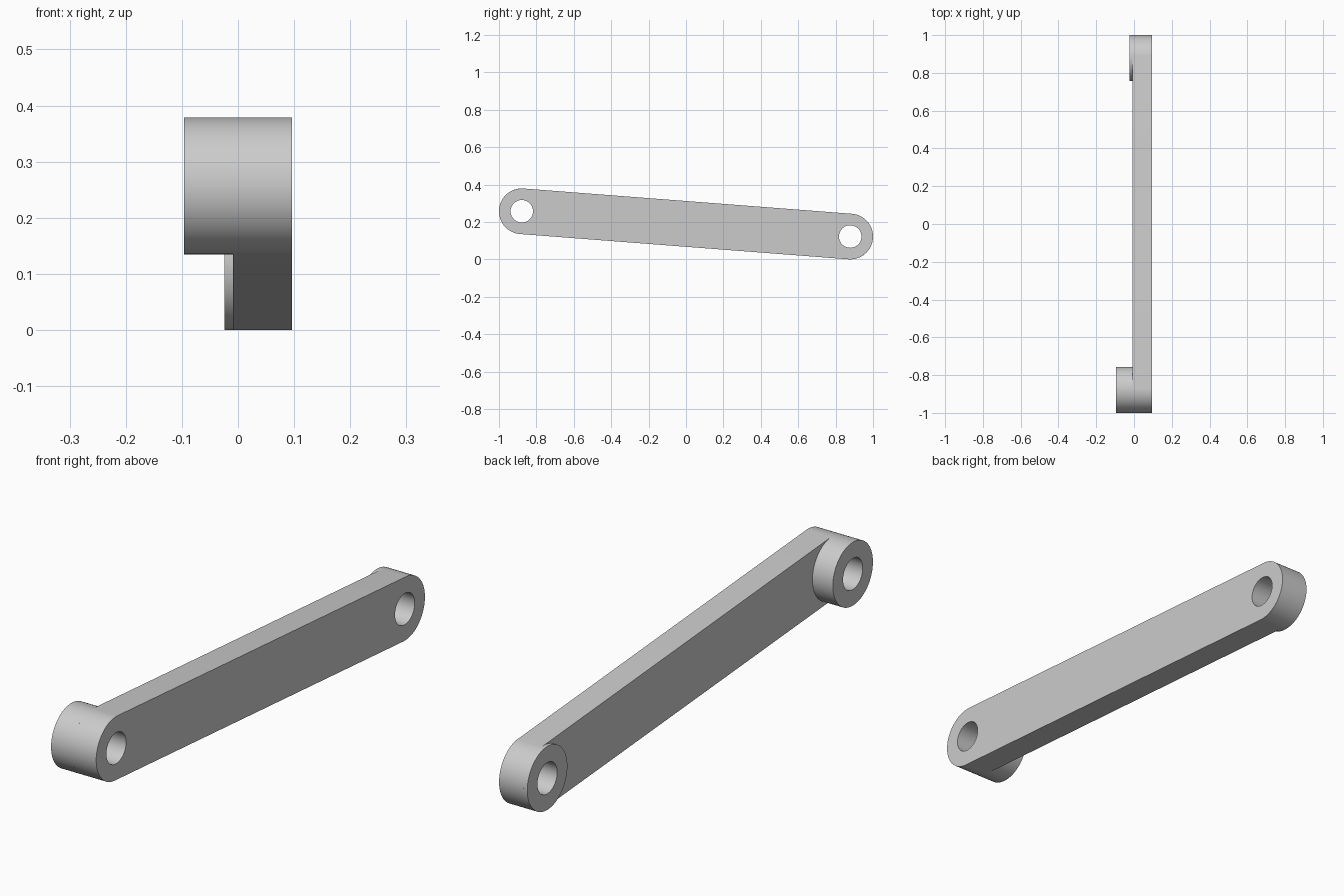
import bpy, bmesh, math
from mathutils import Vector

cube = bpy.data.objects.get("Cube")
if cube:
    bpy.data.objects.remove(cube, do_unlink=True)

R, HOLE, SEGS = 0.122, 0.06, 96
FRONT = Vector((0, -0.878, 0.257))
BACK = Vector((0, 0.878, 0.122))
OUTER_X, PLATE_X = 0.096, -0.009

grey = bpy.data.materials.new("light_grey")
grey.use_nodes = True
colour = (0.6, 0.6, 0.6, 1)
grey.diffuse_color = colour
grey.node_tree.nodes["Principled BSDF"].inputs["Base Color"].default_value = colour


def arc(centre, radius, start, sweep, count):
    """Points around a centre in the side plane."""
    angles = [start + sweep * i / count for i in range(count + 1)]
    return [centre + radius * Vector((0, math.cos(a), math.sin(a))) for a in angles]


def circle(centre, radius):
    return arc(centre, radius, 0, math.tau, SEGS)[:-1]


def solid(name, loops, x0, x1):
    """Fill an outline with holes and extrude it along x."""
    bm = bmesh.new()
    for loop in loops:
        verts = [bm.verts.new((x0, p.y, p.z)) for p in loop]
        for i, v in enumerate(verts):
            bm.edges.new((verts[i - 1], v))
    bmesh.ops.triangle_fill(bm, use_beauty=True, edges=bm.edges[:], normal=(1, 0, 0))
    ext = bmesh.ops.extrude_face_region(bm, geom=bm.faces[:], use_keep_orig=True)
    moved = [g for g in ext["geom"] if isinstance(g, bmesh.types.BMVert)]
    bmesh.ops.translate(bm, verts=moved, vec=(x1 - x0, 0, 0))
    bmesh.ops.recalc_face_normals(bm, faces=bm.faces[:])
    mesh = bpy.data.meshes.new(name)
    bm.to_mesh(mesh)
    bm.free()
    mesh.materials.append(grey)
    obj = bpy.data.objects.new(name, mesh)
    bpy.context.collection.objects.link(obj)
    bpy.ops.object.select_all(action="DESELECT")
    obj.select_set(True)
    bpy.context.view_layer.objects.active = obj
    bpy.ops.object.shade_smooth_by_angle(angle=math.radians(30))


# Link arm: round-ended bar with a pin hole at each end
axis = BACK - FRONT
tilt = math.atan2(axis.z, axis.y)
half = math.pi / 2
outline = (arc(BACK, R, tilt - half, math.pi, SEGS // 2)
           + arc(FRONT, R, tilt + half, math.pi, SEGS // 2))
solid("link_arm", [outline, circle(FRONT, HOLE), circle(BACK, HOLE)], PLATE_X, OUTER_X)

# Bosses: a tall one at the front, a shallow one at the back
for name, centre, end_x in (("front_boss", FRONT, -OUTER_X), ("back_boss", BACK, -0.024)):
    solid(name, [circle(centre, R), circle(centre, HOLE)], end_x, PLATE_X)
